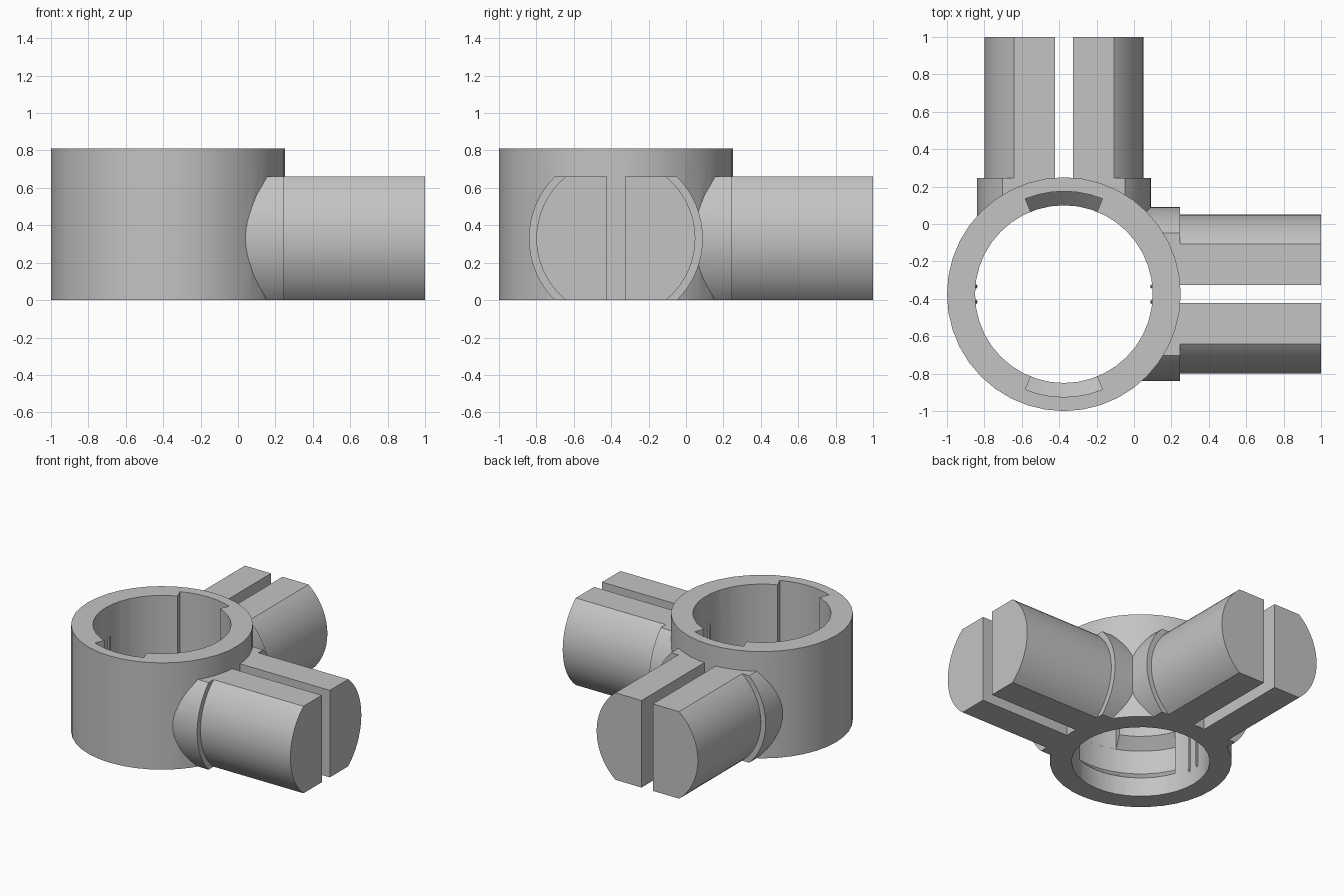
import bpy, bmesh, math
from mathutils import Matrix, Vector

cube = bpy.data.objects.get("Cube")
if cube:
    bpy.data.objects.remove(cube, do_unlink=True)

CENTRE = Vector((-0.375, -0.375, 0))
HEIGHT, OUTER, INNER, GROOVE = 0.81, 0.625, 0.475, 0.55
ARM_MID, ARM_TOP, ARM_END = 0.33, 0.66, 1.375

grey = bpy.data.materials.new("plain_grey")
grey.use_nodes = True
grey.diffuse_color = (0.55, 0.55, 0.55, 1)
grey.node_tree.nodes["Principled BSDF"].inputs["Base Color"].default_value = grey.diffuse_color


def finish(name, bm):
    bmesh.ops.recalc_face_normals(bm, faces=bm.faces)
    mesh = bpy.data.meshes.new(name)
    bm.to_mesh(mesh)
    bm.free()
    mesh.materials.append(grey)
    obj = bpy.data.objects.new(name, mesh)
    bpy.context.collection.objects.link(obj)
    return obj


def lathe(name, profile, steps, start=0, end=360, matrix=Matrix()):
    """Turn a closed (radius, height) profile about z, fully or in part."""
    bm = bmesh.new()
    full = end - start == 360
    rows = []
    for i in range(steps if full else steps + 1):
        a = math.radians(start + (end - start) * i / steps)
        rows.append([bm.verts.new((r * math.cos(a), r * math.sin(a), z)) for r, z in profile])
    n = len(profile)
    for i in range(steps):
        p, q = rows[i], rows[(i + 1) % len(rows)]
        for j in range(n):
            k = (j + 1) % n
            bm.faces.new((p[j], q[j], q[k], p[k]))
    if not full:
        bm.faces.new(rows[0])
        bm.faces.new(rows[-1])
    bmesh.ops.remove_doubles(bm, verts=bm.verts, dist=1e-5)
    bm.transform(matrix)
    return finish(name, bm)


def box(name, low, high, matrix=Matrix()):
    low, high = Vector(low), Vector(high)
    bm = bmesh.new()
    bmesh.ops.create_cube(bm, size=1)
    bm.transform(matrix @ Matrix.Translation((low + high) / 2) @ Matrix.Diagonal((high - low).to_4d()))
    return finish(name, bm)


def combine(target, tool, operation):
    bpy.context.view_layer.objects.active = target
    mod = target.modifiers.new(operation, 'BOOLEAN')
    mod.operation, mod.solver, mod.object = operation, 'EXACT', tool
    bpy.ops.object.modifier_apply(modifier=mod.name)
    bpy.data.objects.remove(tool, do_unlink=True)


# Ring wall, left long below the floor and trimmed later
body = lathe("ring_with_arms", [(0, -0.2), (OUTER, -0.2), (OUTER, HEIGHT), (0, HEIGHT)], 40)

# Two arms, each a collar stepping down to a round bar with a flat top and a slot
for angle in (0, 90):
    turn = Matrix.Rotation(math.radians(angle), 4, 'Z')
    lay = turn @ Matrix.Translation((0, 0, ARM_MID)) @ Matrix.Rotation(math.pi / 2, 4, 'Y')
    arm = lathe("arm", [(0, 0.2), (0.465, 0.2), (0.465, 0.62), (0.425, 0.62),
                        (0.425, ARM_END), (0, ARM_END)], 64, matrix=lay)
    combine(arm, box("arm_flat", (0, -1, ARM_TOP), (2, 1, 1), turn), 'DIFFERENCE')
    combine(arm, box("arm_slot", (0.622, -0.048, -1), (2, 0.048, 1), turn), 'DIFFERENCE')
    combine(body, arm, 'UNION')

# Bore and flat underside
combine(body, lathe("bore", [(0, -1), (INNER, -1), (INNER, 1), (0, 1)], 40), 'DIFFERENCE')
combine(body, box("floor_trim", (-2, -2, -1), (2, 2, 0)), 'DIFFERENCE')

# Twist-lock grooves: an entry from the top, then a run around the bore
for angle in (90, 270):
    low, high, inside = 0.145, 0.475, 0.4
    rise = GROOVE - INNER
    foot = [(inside, low - INNER + inside), (GROOVE, low + rise)]
    entry = lathe("groove_entry", foot + [(GROOVE, 1), (inside, 1)], 6, angle - 22, angle + 22)
    run = lathe("groove_run", foot + [(GROOVE, high - rise), (inside, high + INNER - inside)],
                10, angle - 70, angle + 15)
    combine(body, entry, 'DIFFERENCE')
    combine(body, run, 'DIFFERENCE')
body.location = CENTRE

# Small upright ridges inside the bore
for side, base in (("left", 0), ("right", 180)):
    for i, offset in enumerate((-5, 5)):
        a = math.radians(base + offset)
        spot = Matrix.Translation((INNER * math.cos(a), INNER * math.sin(a), 0))
        ridge = lathe(f"{side}_ridge_{i + 1}", [(0, 0.1), (0.012, 0.13), (0.012, 0.57), (0, 0.6)],
                      8, matrix=spot)
        ridge.location = CENTRE

# Smooth curved walls, sharp edges
bpy.ops.object.select_all(action='DESELECT')
body.select_set(True)
bpy.context.view_layer.objects.active = body
bpy.ops.object.shade_smooth_by_angle(angle=math.radians(25))
